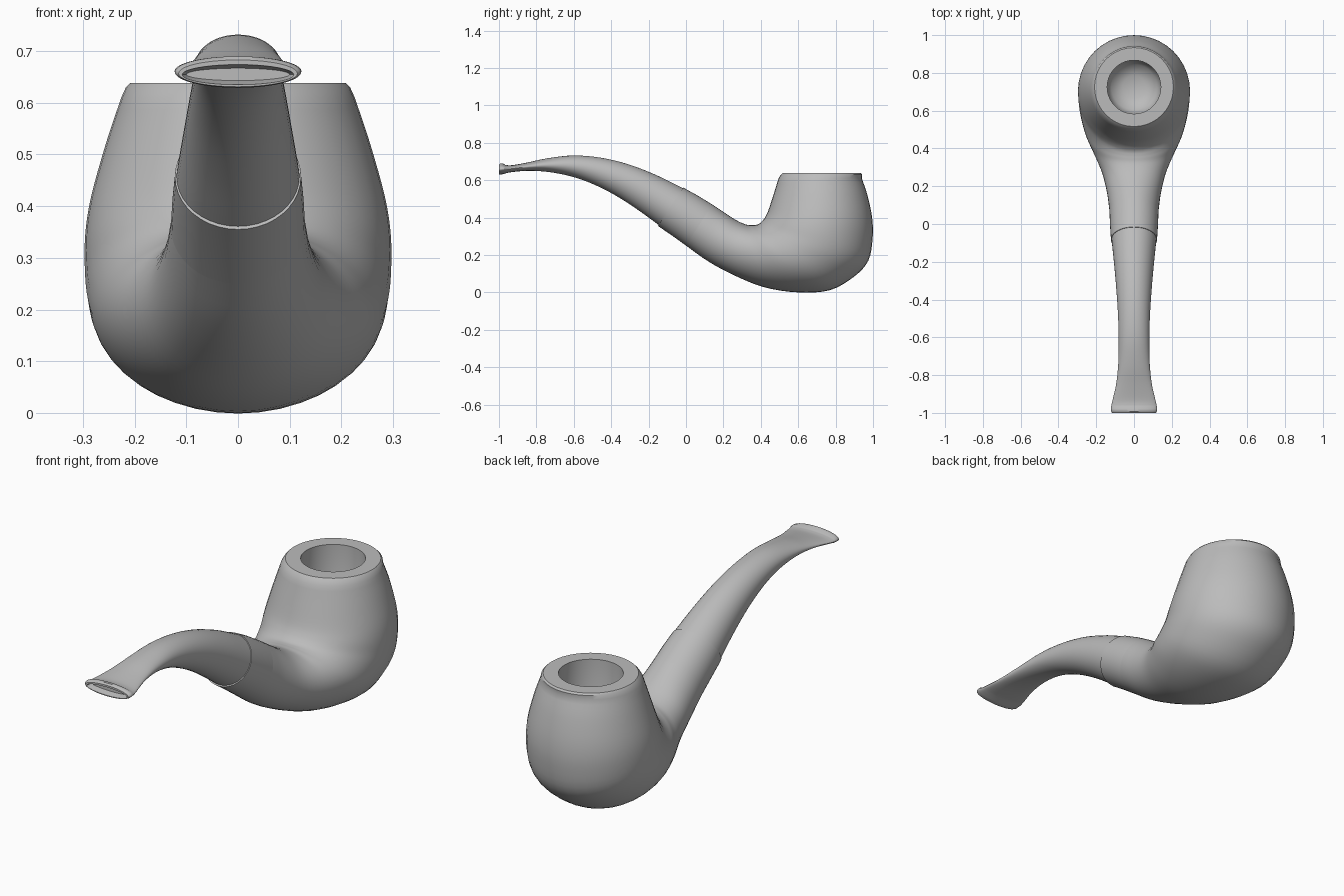
import bpy
import bmesh
from math import cos, sin, tau
from mathutils import Vector

SIDES = 40

default_cube = bpy.data.objects.get("Cube")
if default_cube:
    bpy.data.objects.remove(default_cube, do_unlink=True)

grey = bpy.data.materials.new("plain grey")
grey.use_nodes = True
colour = (0.5, 0.5, 0.5, 1.0)
grey.diffuse_color = colour
grey.node_tree.nodes["Principled BSDF"].inputs["Base Color"].default_value = colour


def smooth_sections(sections, steps=4):
    """Catmull-Rom interpolation of (y, z, y, z, half width) sections."""
    points = [Vector(s) for s in sections]
    points = [2 * points[0] - points[1]] + points + [2 * points[-1] - points[-2]]
    result = []
    for a, b, c, d in zip(points, points[1:], points[2:], points[3:]):
        for i in range(steps):
            t = i / steps
            result.append(0.5 * (2 * b + (c - a) * t + (2 * a - 5 * b + 4 * c - d) * t**2
                                 + (3 * b - a - 3 * c + d) * t**3))
    return result + [points[-2]]


def loft(name, sections):
    """Skin elliptical rings, each spanning an upper and a lower profile point."""
    bm = bmesh.new()
    rings = []
    for y_up, z_up, y_low, z_low, width in sections:
        middle = Vector((0, (y_up + y_low) / 2, (z_up + z_low) / 2))
        arm = Vector((0, y_up, z_up)) - middle
        side = Vector((width, 0, 0))
        rings.append([bm.verts.new(middle + arm * cos(tau * i / SIDES) + side * sin(tau * i / SIDES))
                      for i in range(SIDES)])
    for first, second in zip(rings, rings[1:]):
        for i in range(SIDES):
            j = (i + 1) % SIDES
            bm.faces.new((first[i], first[j], second[j], second[i]))
    bm.faces.new(rings[0])
    bm.faces.new(rings[-1])
    bmesh.ops.recalc_face_normals(bm, faces=bm.faces)
    mesh = bpy.data.meshes.new(name)
    bm.to_mesh(mesh)
    bm.free()
    mesh.materials.append(grey)
    obj = bpy.data.objects.new(name, mesh)
    bpy.context.collection.objects.link(obj)
    bpy.ops.object.select_all(action="DESELECT")
    obj.select_set(True)
    bpy.context.view_layer.objects.active = obj
    bpy.ops.object.shade_smooth_by_angle(angle=0.7)


def level_ring(radius, z, y=0.725):
    return (y - radius, z, y + radius, z, radius)


# Shank and bowl: sections fan around the crotch, then rise to the rim
bowl = smooth_sections([
    (.14, .47, 0, .25, .13),
    (.2, .43, .12, .165, .142),
    (.27, .385, .26, .09, .167),
    (.32, .363, .42, .027, .21),
    (.35, .36, .6, 0, .253),
    (.365, .36, .77, .012, .278),
    (.38, .362, .9, .085, .291),
    (.395, .37, .975, .17, .296),
    (.415, .39, .998, .29, .296),
    (.437, .43, .995, .4, .285),
    (.467, .52, .97, .52, .256),
    (.495, .61, .94, .61, .226),
])
# Rounded rim and open chamber
bowl += [level_ring(.217, .63), level_ring(.209, .638), level_ring(.142, .638),
         level_ring(.142, .34), level_ring(.12, .29), level_ring(.06, .26)]
loft("bowl_and_shank", bowl)

# Band joining shank and stem
loft("shank_band", [(.14, .47, 0, .25, .13), (.06, .519, -.075, .304, .127),
                    (-.015, .56, -.15, .355, .122)])

# Curved stem flattening towards the mouthpiece
stem = smooth_sections([
    (-.015, .556, -.147, .361, .119),
    (-.15, .623, -.26, .443, .106),
    (-.3, .682, -.38, .52, .094),
    (-.45, .719, -.5, .58, .085),
    (-.6, .732, -.61, .619, .081),
    (-.74, .717, -.73, .643, .083),
    (-.85, .694, -.84, .65, .094),
    (-.93, .68, -.93, .643, .113),
    (-.965, .681, -.965, .636, .121),
])
# Rounded lip and shallow slot
stem += [(-.978, .69, -.978, .632, .123), (-.992, .69, -.992, .629, .122),
         (-1, .683, -1, .631, .115), (-1, .674, -1, .635, .108),
         (-.985, .671, -.985, .639, .104), (-.97, .667, -.97, .643, .1)]
loft("stem", stem)
